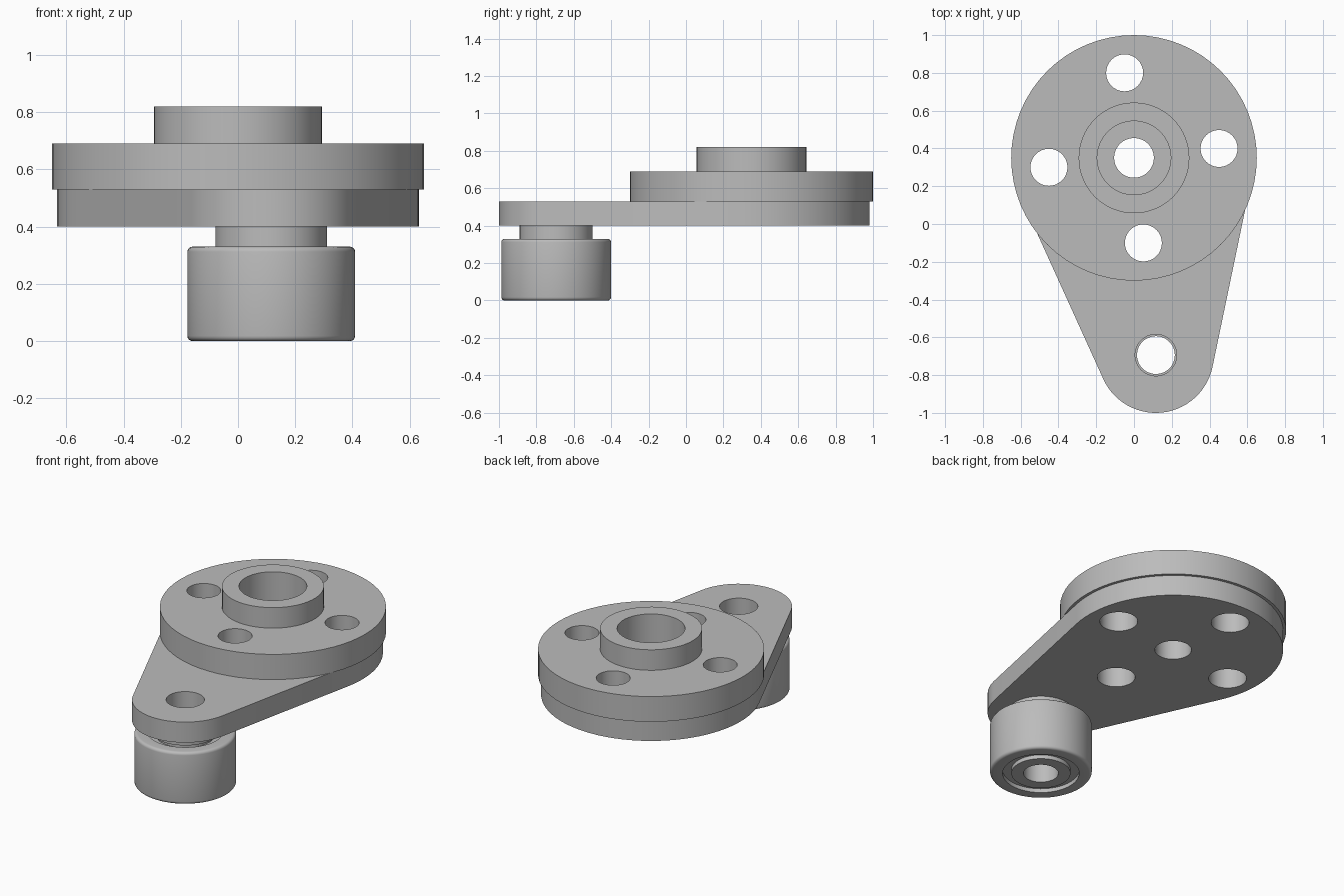
import bpy, bmesh
from math import sin, cos, pi, radians, atan2, acos, hypot
from mathutils import Vector

cube = bpy.data.objects.get("Cube")
if cube:
    bpy.data.objects.remove(cube, do_unlink=True)

SEG = 64
HUB = Vector((0, 0.35))          # flange axis
PIN = Vector((0.116, -0.694))    # roller axis
BIG_R, SMALL_R = 0.632, 0.306    # arm end radii

grey = bpy.data.materials.new("steel_grey")
grey.use_nodes = True
colour = (0.5, 0.5, 0.5, 1)
grey.diffuse_color = colour
grey.node_tree.nodes["Principled BSDF"].inputs["Base Color"].default_value = colour


def finish(name, bm):
    bmesh.ops.recalc_face_normals(bm, faces=bm.faces)
    mesh = bpy.data.meshes.new(name)
    bm.to_mesh(mesh)
    bm.free()
    mesh.materials.append(grey)
    obj = bpy.data.objects.new(name, mesh)
    bpy.context.collection.objects.link(obj)
    bpy.ops.object.select_all(action="DESELECT")
    obj.select_set(True)
    bpy.context.view_layer.objects.active = obj
    bpy.ops.object.shade_smooth_by_angle(angle=radians(30))
    return obj


def arc(centre, radius, start, end, count):
    """Points along an arc, both ends included."""
    steps = [start + (end - start) * i / count for i in range(count + 1)]
    return [centre + radius * Vector((cos(a), sin(a))) for a in steps]


def circle(centre, radius, count=SEG):
    return arc(centre, radius, 0, 2 * pi, count)[:-1]


def plate(name, loops, bottom, top):
    """Flat plate from an outline and its hole loops."""
    bm = bmesh.new()
    edges = []
    for loop in loops:
        verts = [bm.verts.new((p.x, p.y, bottom)) for p in loop]
        edges += [bm.edges.new((verts[i - 1], verts[i])) for i in range(len(verts))]
    bmesh.ops.triangle_fill(bm, edges=edges, use_beauty=True)
    result = bmesh.ops.extrude_face_region(bm, geom=bm.faces[:], use_keep_orig=True)
    moved = [g for g in result["geom"] if isinstance(g, bmesh.types.BMVert)]
    bmesh.ops.translate(bm, verts=moved, vec=(0, 0, top - bottom))
    return finish(name, bm)


def ring(name, centre, profile):
    """Closed (radius, height) profile turned about a vertical axis."""
    bm = bmesh.new()
    rows = []
    for r, z in profile:
        rows.append([bm.verts.new((p.x, p.y, z)) for p in circle(centre, r)])
    for k in range(len(rows)):
        a, b = rows[k - 1], rows[k]
        for i in range(SEG):
            bm.faces.new((a[i - 1], a[i], b[i], b[i - 1]))
    return finish(name, bm)


# Bolt circle, turned slightly
bolts = [HUB + 0.453 * Vector((cos(a), sin(a)))
         for a in (radians(6.3) + k * pi / 2 for k in range(4))]

# Tapered arm: two end arcs joined by tangents
axis = PIN - HUB
heading = atan2(axis.y, axis.x)
spread = acos((BIG_R - SMALL_R) / hypot(axis.x, axis.y))
outline = arc(HUB, BIG_R, heading + spread, heading + 2 * pi - spread, 48)
outline += arc(PIN, SMALL_R, heading - spread, heading + spread, 28)
plate("arm", [outline, circle(HUB, 0.105), circle(PIN, 0.11)]
      + [circle(b, 0.109, 32) for b in bolts], 0.40, 0.53)

# Flange disc and its raised collar
plate("flange", [circle(HUB, 0.65), circle(HUB, 0.195)]
      + [circle(b, 0.098, 32) for b in bolts], 0.53, 0.69)
ring("collar", HUB, [(0.195, 0.69), (0.293, 0.69), (0.293, 0.82), (0.195, 0.82)])

# Spacer between arm and roller
ring("spacer", PIN, [(0.10, 0.33), (0.195, 0.33), (0.195, 0.40), (0.10, 0.40)])

# Roller with rounded rims and a shallow groove in each end
H, R, F, D = 0.33, 0.293, 0.018, 0.025
lower = [(0.10, 0), (0.17, 0), (0.17, D), (0.22, D), (0.22, 0)]
lower += [(R - F + F * sin(t), F - F * cos(t)) for t in (k * pi / 8 for k in range(5))]
upper = [(r, H - z) for r, z in reversed(lower)]
ring("roller", PIN, lower + upper)
